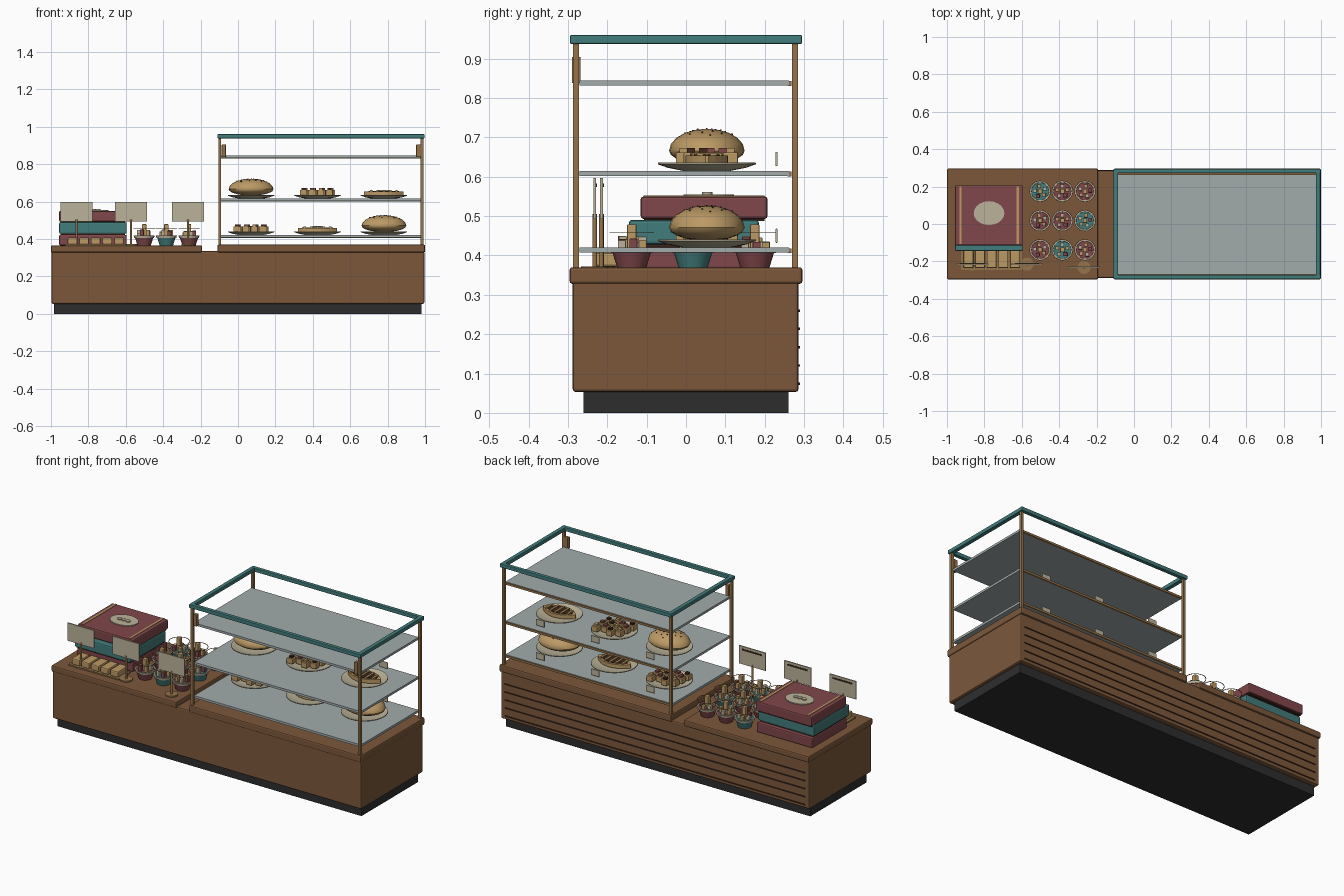
import bpy, bmesh, math, random
from mathutils import Matrix, Vector

random.seed(4)
default = bpy.data.objects.get("Cube")
if default:
    bpy.data.objects.remove(default)


def material(name, r, g, b):
    m = bpy.data.materials.new(name)
    m.use_nodes = True
    m.diffuse_color = (r, g, b, 1)
    m.node_tree.nodes["Principled BSDF"].inputs["Base Color"].default_value = (r, g, b, 1)
    return m


WOOD = material("walnut wood", .2, .097, .044)
TEAL = material("teal", .055, .2, .2)
RED = material("berry red", .22, .063, .07)
SHELF = material("pale glass", .36, .41, .41)
CREAM = material("cream", .5, .45, .32)
TAN = material("baked tan", .5, .32, .13)
BRASS = material("brass", .3, .175, .07)
BLACK = material("charcoal", .027, .027, .028)
COCOA = material("dark cocoa", .05, .02, .011)


def finish(name, bm, mat, loc=(0, 0, 0), bevel=0, smooth=False):
    mesh = bpy.data.meshes.new(name)
    bmesh.ops.recalc_face_normals(bm, faces=bm.faces)
    bm.to_mesh(mesh)
    bm.free()
    mesh.materials.append(mat)
    if smooth:
        mesh.shade_smooth()
        mesh.set_sharp_from_angle(angle=math.radians(40))
    ob = bpy.data.objects.new(name, mesh)
    ob.location = loc
    bpy.context.scene.collection.objects.link(ob)
    if bevel:
        mod = ob.modifiers.new("soft edges", "BEVEL")
        mod.width, mod.segments = bevel, 2
    return ob


def box(name, x, y, z, mat, bevel=0):
    """Box from (min, max) ranges."""
    size = Vector((x[1] - x[0], y[1] - y[0], z[1] - z[0]))
    mid = Vector((x[0] + x[1], y[0] + y[1], z[0] + z[1])) / 2
    bm = bmesh.new()
    bmesh.ops.create_cube(bm, size=1, matrix=Matrix.Diagonal((*size, 1)))
    return finish(name, bm, mat, mid, bevel)


def block(name, c, s, mat, bevel=0):
    """Box standing on its base centre c with size s."""
    return box(name, (c[0] - s[0] / 2, c[0] + s[0] / 2), (c[1] - s[1] / 2, c[1] + s[1] / 2),
               (c[2], c[2] + s[2]), mat, bevel)


def lathe(name, profile, loc, mat, steps=24, scale=(1, 1, 1), smooth=True):
    bm = bmesh.new()
    vs = [bm.verts.new((r, 0, z)) for r, z in profile]
    edges = [bm.edges.new(p) for p in zip(vs, vs[1:])]
    bmesh.ops.spin(bm, geom=vs + edges, cent=(0, 0, 0), axis=(0, 0, 1),
                   angle=math.tau, steps=steps)
    bmesh.ops.remove_doubles(bm, verts=bm.verts, dist=.0002)
    bmesh.ops.scale(bm, vec=scale, verts=bm.verts)
    return finish(name, bm, mat, loc, 0, smooth)


def disc(name, loc, r, h, mat, scale=(1, 1, 1)):
    return lathe(name, [(0, 0), (r, 0), (r, h), (0, h)], loc, mat, 20, scale)


# Counter: plinth, body, worktops, rear slat grooves
box("plinth", (-.985, .98), (-.26, .26), (0, .06), BLACK)
box("counter_body", (-.997, .996), (-.288, .286), (.053, .336), WOOD, .008)
box("worktop_left", (-1, -.192), (-.296, .296), (.328, .365), WOOD, .007)
box("worktop_right", (-.11, 1), (-.296, .296), (.328, .37), WOOD, .007)
for i in range(5):
    z = .074 + i * .0465
    box("rear_groove", (-.97, .97), (.284, .29), (z - .003, z + .003), COCOA)

# Display case: posts, top frame, shelves, rear rails, brackets
for x in (-.098, .983):
    for y in (-.28, .277):
        block("case_post", (x, y, .37), (.015, .015, .572), BRASS)
for y in (-.284, .284):
    box("top_frame_long", (-.11, .997), (y - .011, y + .011), (.938, .96), TEAL, .003)
for x in (-.098, .984):
    box("top_frame_short", (x - .012, x + .012), (-.28, .28), (.938, .96), TEAL, .003)
for x in (-.076, .964):
    block("front_bracket", (x, -.279, .838), (.022, .022, .067), BRASS, .002)
for z in (.407, .602, .832):
    box("shelf", (-.096, .982), (-.27, .262), (z, z + .013), SHELF)
    box("shelf_rear_rail", (-.096, .982), (.258, .268), (z - .001, z + .011), BRASS)


def plate(x, y, z):
    lathe("plate", [(0, 0), (.06, 0), (.1, .008), (.125, .017), (.124, .021),
                    (.098, .013), (.06, .006), (0, .006)], (x, y, z), CREAM, 28)


def bun(x, y, z):
    profile = []
    for i in range(11):
        a = -math.pi / 2 + math.pi * i / 10
        h = .056 if a > 0 else .034
        profile.append((.12 * math.cos(a), .034 + h * math.sin(a)))
    lathe("round_loaf", profile, (x, y, z), TAN, 24, (1, .8, 1))
    for i in range(22):
        a, r = i * 2.4, .085 * math.sqrt((i + .5) / 22)
        h = .034 + .056 * math.sqrt(1 - (r / .12) ** 2)
        block("loaf_seed", (x + r * math.cos(a), y + .8 * r * math.sin(a), z + h - .001),
              (.006, .004, .003), COCOA)


def cake_squares(x, y, z):
    for row in range(3):
        for col in range(4):
            cx = x + (col - 1.5) * .046 + (row - 1) * .006
            cy = y + (row - 1) * .05 + (col % 2 - .5) * .02
            block("cake_square", (cx, cy, z), (.038, .038, .03), TAN, .003)
            block("cake_topping", (cx, cy, z + .03), (.02, .02, .011),
                  (COCOA, RED, TAN)[(row + col) % 3])


def pastry(x, y, z):
    # pointed oval with a dark filling and lattice bars
    for name, k, lo, hi, mat in (("pastry_crust", 1, 0, .022, TAN),
                                 ("pastry_filling", .78, .02, .025, COCOA)):
        bm = bmesh.new()
        xs = [-1 + i / 5 for i in range(11)]
        outline = [(u, .5 * (1 - u * u) + .04) for u in xs]
        outline += [(-u, -v) for u, v in outline]
        face = bm.faces.new([bm.verts.new((u * .105 * k, v * .1 * k, lo)) for u, v in outline])
        top = bmesh.ops.extrude_face_region(bm, geom=[face])["geom"]
        bmesh.ops.translate(bm, vec=(0, 0, hi - lo),
                            verts=[g for g in top if isinstance(g, bmesh.types.BMVert)])
        finish(name, bm, mat, (x, y, z))
    for i in range(-2, 3):
        width = .085 * (1 - (i * .36) ** 2 * .75)
        block("pastry_bar", (x + i * .034, y, z + .022), (.012, width, .007), TAN)


# Food on the two lower shelves, each with a small rear tag
for z, foods in ((.42, (cake_squares, pastry, bun)), (.615, (bun, cake_squares, pastry))):
    for x, food in zip((.07, .425, .78), foods):
        plate(x, .053, z)
        food(x, .053, z + .017)
        block("price_tag", (x, .23, z + .012), (.055, .006, .036), CREAM, .002)

# Stacked gift boxes with lid straps and an oval label
for name, y0, y1, z0, z1, mat in (("box_bottom", -.12, .2, .365, .422, RED),
                                  ("box_middle", -.145, .185, .428, .49, TEAL),
                                  ("box_top", -.115, .207, .493, .55, RED)):
    box(name, (-.956, -.595), (y0, y1), (z0, z1), mat, .007)
    box(name + "_seam", (-.948, -.603), (y0 + .008, y1 - .008), (z0 - .006, z0 + .002), COCOA)
for x in (-.928, -.622):
    box("lid_strap", (x - .006, x + .006), (-.108, .2), (.549, .553), TAN)
disc("lid_label", (-.775, .058, .55), .082, .005, CREAM, (1, .78, 1))
for i in (-1, 0, 1):
    disc("label_dot", (-.775 + i * .027, .054, .555), .013, .006, CREAM)

# Row of small loaves on a board in front of the boxes
box("loaf_board", (-.925, -.6), (-.245, -.135), (.365, .372), BRASS)
for i in range(5):
    block("small_loaf", (-.885 + i * .062, -.188, .372), (.052, .095, .035), TAN, .006)


def cupcake(x, y, mat):
    z = .366
    lathe("cake_cup", [(0, 0), (.036, 0), (.049, .042), (0, .042)], (x, y, z), mat, 20)
    lathe("cup_frill", [(.045, .04), (.053, .04), (.056, .053), (.048, .053), (.045, .04)],
          (x, y, z), CREAM, 20, smooth=False)
    disc("cup_filling", (x, y, z + .042), .048, .006, mat)
    for i in range(5):
        a = i * math.tau / 5 + x * 9
        block("cup_topping", (x + .028 * math.cos(a), y + .028 * math.sin(a), z + .045),
              (.02, .02, random.uniform(.02, .04)), (TAN, CREAM, RED)[i % 3], .002)
    block("cup_centre", (x, y, z + .045), (.024, .024, .068), TAN, .003)
    lathe("wire_hoop", [(.054, 0), (.057, 0), (.057, .002), (.054, .002), (.054, 0)],
          (x, y, .457), BRASS, 24)


# Nine cups in a grid
cup_rows = ((.175, (TEAL, RED, RED)), (.018, (RED, RED, TEAL)), (-.138, (RED, TEAL, RED)))
for y, mats in cup_rows:
    for x, mat in zip((-.502, -.383, -.262), mats):
        cupcake(x, y, mat)

# Signs on slim stands, with a dark band on the rear
for x, y in ((-.864, -.215), (-.572, -.215), (-.267, -.232)):
    disc("sign_base", (x, y, .365), .035, .007, BRASS)
    disc("sign_stem", (x, y, .37), .006, .135, BRASS)
    block("sign_card", (x, y, .493), (.172, .007, .104), CREAM)
    block("sign_rear_band", (x, y + .004, .574), (.13, .004, .009), COCOA)
